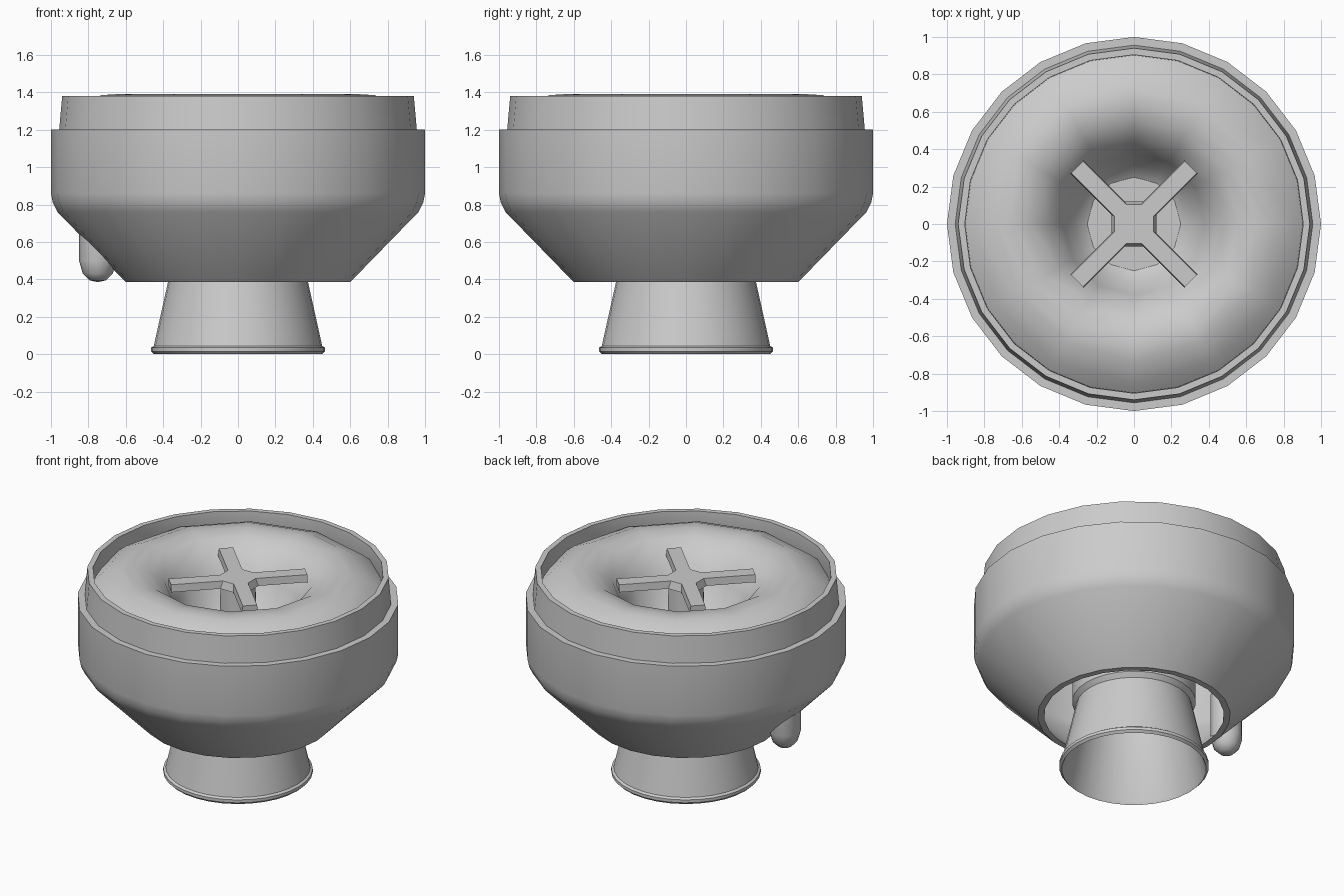
import bpy, bmesh, math

cube = bpy.data.objects.get("Cube")
if cube:
    bpy.data.objects.remove(cube, do_unlink=True)

grey = bpy.data.materials.new("plain_grey")
grey.use_nodes = True
COLOUR = (0.6, 0.6, 0.6, 1)
grey.diffuse_color = COLOUR
grey.node_tree.nodes["Principled BSDF"].inputs["Base Color"].default_value = COLOUR


def finish(name, bm, angle=30):
    bmesh.ops.remove_doubles(bm, verts=bm.verts, dist=1e-5)
    bmesh.ops.recalc_face_normals(bm, faces=bm.faces)
    mesh = bpy.data.meshes.new(name)
    bm.to_mesh(mesh)
    bm.free()
    mesh.materials.append(grey)
    obj = bpy.data.objects.new(name, mesh)
    bpy.context.collection.objects.link(obj)
    bpy.ops.object.select_all(action='DESELECT')
    obj.select_set(True)
    bpy.context.view_layer.objects.active = obj
    bpy.ops.object.shade_smooth_by_angle(angle=math.radians(angle))
    return obj


def lathe(name, profile, segments=24, closed=False, angle=30, x=0):
    """Revolve a list of (radius, height) points about a vertical axis."""
    bm = bmesh.new()
    verts = [bm.verts.new((r, 0, z)) for r, z in profile]
    pairs = list(zip(verts, verts[1:]))
    if closed:
        pairs.append((verts[-1], verts[0]))
    edges = [bm.edges.new(p) for p in pairs]
    bmesh.ops.spin(bm, geom=verts + edges, cent=(0, 0, 0), axis=(0, 0, 1),
                   angle=math.tau, steps=segments, use_merge=True)
    bmesh.ops.translate(bm, verts=bm.verts, vec=(x, 0, 0))
    return finish(name, bm, angle)


# Outer body: thick hollow shell with a conical underside
lathe("outer_body", [(1, 1.2), (1, 0.86), (0.99, 0.81), (0.965, 0.76), (0.6, 0.385),
                     (0.56, 0.385), (0.93, 0.78), (0.95, 0.85), (0.95, 1.2)], closed=True)

# Raised rim around the basin
lathe("rim", [(0.94, 1.38), (0.957, 1.19), (0.92, 1.15), (0.9, 1.19), (0.905, 1.38)],
      closed=True)

# Soft rounded basin surface that dips into the middle
lathe("basin", [(0.94, 1.26), (0.85, 1.335), (0.73, 1.385), (0.65, 1.39), (0.56, 1.37),
                (0.46, 1.3), (0.38, 1.17), (0.32, 1.02), (0.25, 0.97)], 12, angle=60)

# Floor of the drain opening
lathe("drain_floor", [(0.3, 0.97), (0, 0.97)])

# Flared outlet pipe with a rolled lip and an inner collar
lathe("outlet_pipe", [(0.3, 0.96), (0.385, 0.9), (0.385, 0.48), (0.36, 0.45), (0.45, 0.045),
                      (0.465, 0.035), (0.465, 0.015), (0.45, 0), (0.44, 0.02),
                      (0.345, 0.45), (0.26, 0.96)], 32)

# Rounded peg on the right flank
lathe("side_peg", [(0, 0.385), (0.045, 0.395), (0.08, 0.43), (0.1, 0.5), (0.1, 0.8), (0, 0.85)],
      12, angle=60, x=-0.75)

# Cross-shaped strainer with filled inner corners and a slight draft
bm = bmesh.new()
rings = []
for z, half, web in ((1.35, 0.045, 0.105), (1.3, 0.05, 0.12)):
    ring = []
    reach = web * math.sqrt(2) - half
    for k in range(4):
        a = math.radians(45 + 90 * k)
        for along, across in ((reach, -half), (0.43, -half), (0.43, half), (reach, half)):
            ring.append(bm.verts.new((along * math.cos(a) - across * math.sin(a),
                                      along * math.sin(a) + across * math.cos(a), z)))
    rings.append(ring)
    bm.faces.new(ring)
for i in range(16):
    j = (i + 1) % 16
    bm.faces.new((rings[0][i], rings[0][j], rings[1][j], rings[1][i]))
finish("strainer_cross", bm)

# Post carrying the strainer
lathe("strainer_post", [(0, 1.31), (0.11, 1.31), (0.12, 0.96)], 16)
